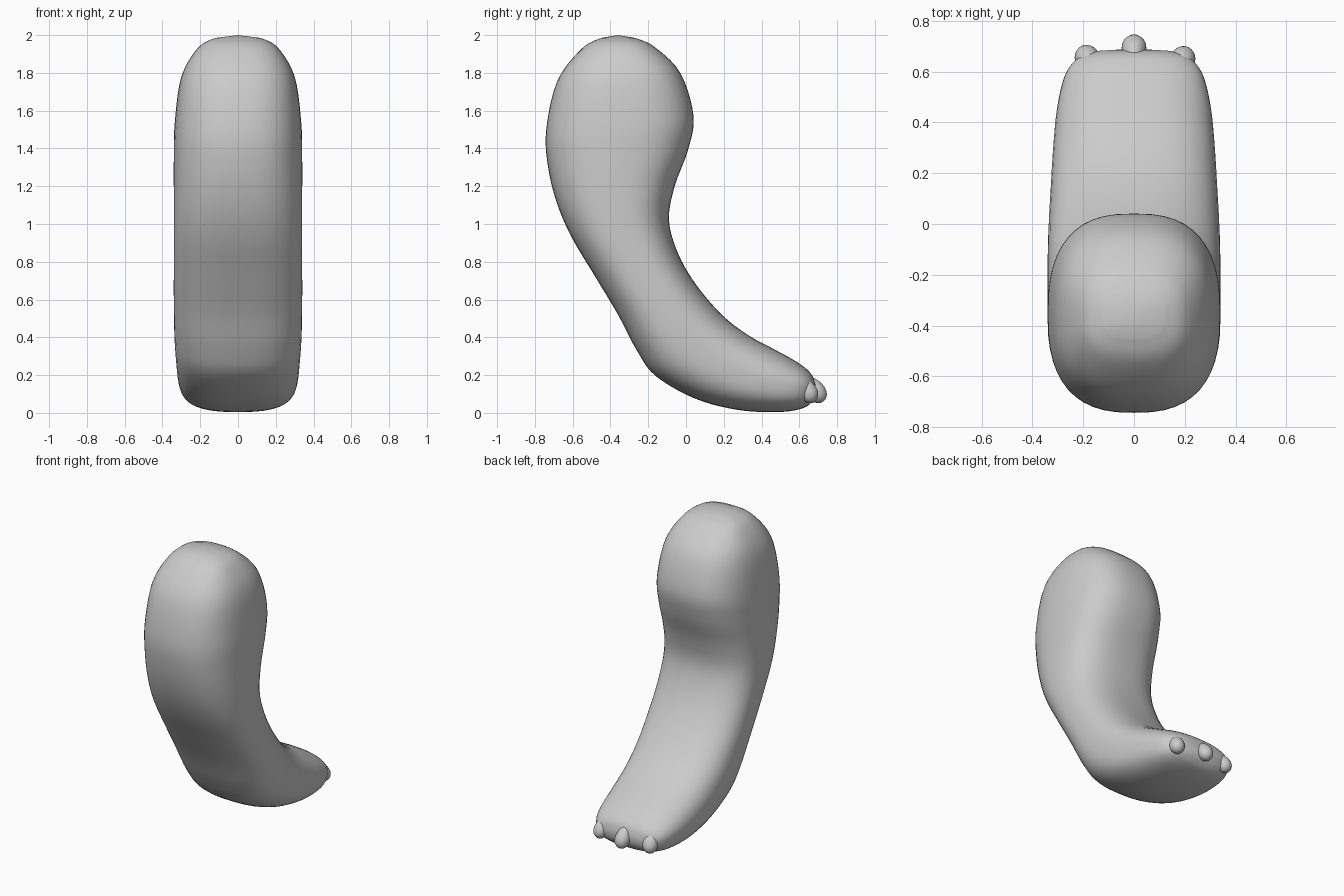
import bpy, bmesh, math
from mathutils import Vector, Matrix

cube = bpy.data.objects.get("Cube")
if cube:
    bpy.data.objects.remove(cube, do_unlink=True)

grey = bpy.data.materials.new("plain grey")
grey.use_nodes = True
COLOUR = (0.6, 0.6, 0.6, 1)
grey.diffuse_color = COLOUR
grey.node_tree.nodes["Principled BSDF"].inputs["Base Color"].default_value = COLOUR


def finish(bm, name):
    """Turn a bmesh into a smooth grey object."""
    bmesh.ops.recalc_face_normals(bm, faces=bm.faces)
    for f in bm.faces:
        f.smooth = True
    mesh = bpy.data.meshes.new(name)
    bm.to_mesh(mesh)
    bm.free()
    mesh.materials.append(grey)
    obj = bpy.data.objects.new(name, mesh)
    bpy.context.collection.objects.link(obj)
    return obj


def spline(a, b, c, d, t):
    """Catmull-Rom blend between b and c."""
    return 0.5 * (2 * b + (c - a) * t + (2 * a - 5 * b + 4 * c - d) * t * t
                  + (3 * b - a - 3 * c + d) * t ** 3)


def rounded(v, power=2 / 2.6):
    return math.copysign(abs(v) ** power, v)


# Leg stations from thigh to toes: heel-side y, z, shin-side y, z, half width
STATIONS = [
    (-.45, 1.985, -.27, 1.985, .12),
    (-.55, 1.93, -.17, 1.94, .21),
    (-.68, 1.76, -.03, 1.80, .30),
    (-.74, 1.50, .04, 1.57, .335),
    (-.73, 1.30, .01, 1.39, .34),
    (-.68, 1.10, -.06, 1.20, .34),
    (-.60, .92, -.09, 1.02, .34),
    (-.48, .72, -.04, .84, .34),
    (-.36, .52, .06, .67, .34),
    (-.26, .33, .20, .51, .337),
    (-.16, .195, .34, .405, .33),
    (.05, .075, .47, .335, .32),
    (.28, .015, .57, .28, .305),
    (.50, .005, .635, .235, .275),
    (.62, .025, .67, .195, .225),
    (.67, .06, .685, .15, .15),
]
SIDES, STEPS = 48, 5

# Leg: lofted rounded sections
bm = bmesh.new()
rings = []
last = len(STATIONS) - 1
for i in range(last):
    near = [STATIONS[max(0, min(last, i + k))] for k in (-1, 0, 1, 2)]
    for s in range(STEPS + (i == last - 1)):
        by, bz, fy, fz, w = (spline(*vals, s / STEPS) for vals in zip(*near))
        back, front = Vector((0, by, bz)), Vector((0, fy, fz))
        mid, half = (back + front) / 2, (front - back) / 2
        ring = []
        for k in range(SIDES):
            a = math.tau * k / SIDES
            p = mid + half * rounded(math.cos(a))
            p.x = w * rounded(math.sin(a))
            ring.append(bm.verts.new(p))
        rings.append(ring)
for r0, r1 in zip(rings, rings[1:]):
    for k in range(SIDES):
        n = (k + 1) % SIDES
        bm.faces.new((r0[k], r0[n], r1[n], r1[k]))
for ring, tip in ((rings[0], (0, -.36, 2)), (rings[-1], (0, .69, .105))):
    pole = bm.verts.new(tip)
    for k in range(SIDES):
        bm.faces.new((ring[k], ring[(k + 1) % SIDES], pole))
finish(bm, "leg")


# Claws: small tilted eggs, wider at the lower tip
def claw(name, x, y, turn):
    bm = bmesh.new()
    bmesh.ops.create_uvsphere(bm, u_segments=24, v_segments=16, radius=1)
    for v in bm.verts:
        taper = 1 - 0.2 * v.co.z
        v.co = Vector((v.co.x * .048 * taper, v.co.y * .048 * taper, v.co.z * .075))
    place = (Matrix.Translation((x, y, .122)) @ Matrix.Rotation(turn, 4, "Z")
             @ Matrix.Rotation(math.radians(32), 4, "X"))
    bm.transform(place)
    finish(bm, name)


claw("middle_claw", 0, .685, 0)
claw("right_claw", -.182, .645, math.radians(18))
claw("left_claw", .19, .64, math.radians(-18))
